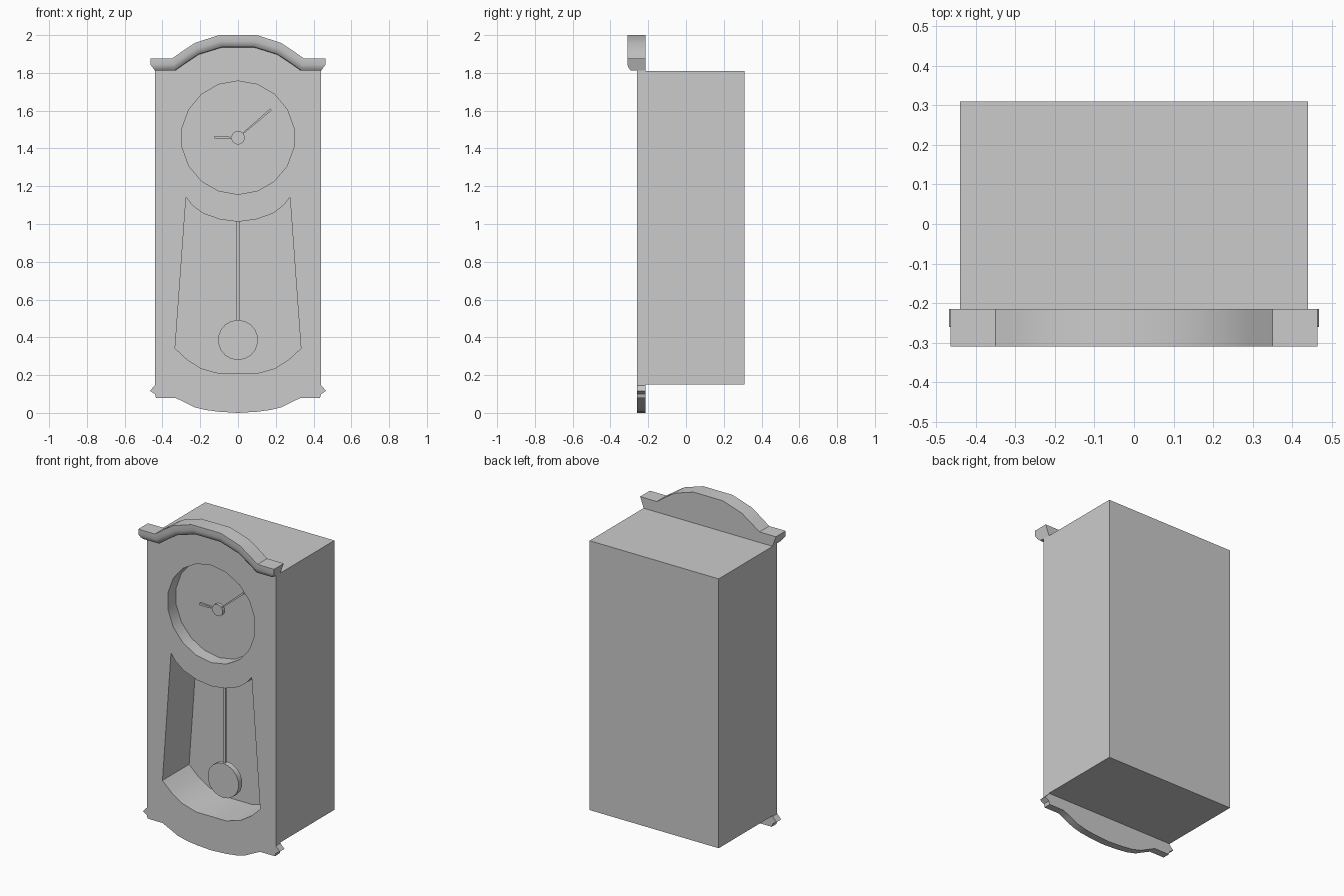
import bpy, bmesh, math

if "Cube" in bpy.data.objects:
    bpy.data.objects.remove(bpy.data.objects["Cube"])


def make(name, verts, faces):
    bm = bmesh.new()
    vs = [bm.verts.new(v) for v in verts]
    for f in faces:
        bm.faces.new([vs[i] for i in f])
    bmesh.ops.recalc_face_normals(bm, faces=bm.faces[:])
    me = bpy.data.meshes.new(name)
    bm.to_mesh(me)
    bm.free()
    ob = bpy.data.objects.new(name, me)
    bpy.context.collection.objects.link(ob)
    return ob


def prism(name, pts, y0, y1):
    """Extrude an x-z outline from y0 to y1."""
    n = len(pts)
    verts = [(x, y, z) for y in (y0, y1) for x, z in pts]
    faces = [list(range(n)), list(range(n, 2 * n))]
    faces += [[i, (i + 1) % n, (i + 1) % n + n, i + n] for i in range(n)]
    return make(name, verts, faces)


def mirrored(half):
    """Right half of a path -> full path from right to left."""
    return half + [(-x, z) for x, z in reversed(half) if x > 1e-6]


def circle(cz, r, n=18):
    return [(r * math.sin(2 * math.pi * i / n), cz + r * math.cos(2 * math.pi * i / n))
            for i in range(n)]


def activate(ob):
    bpy.ops.object.select_all(action='DESELECT')
    ob.select_set(True)
    bpy.context.view_layer.objects.active = ob


def cut(ob, cutter):
    m = ob.modifiers.new("cut", 'BOOLEAN')
    m.operation = 'DIFFERENCE'
    m.solver = 'EXACT'
    m.object = cutter
    activate(ob)
    bpy.ops.object.modifier_apply(modifier=m.name)


BACK, FRONT, DIAL_Z = -0.215, -0.26, 1.457

# Hood paths: upper edge and lower edge, right half
upper = mirrored([(.463, 1.875), (.35, 1.875), (.29, 1.918), (.228, 1.959), (.1, 2.0)])
lower = mirrored([(.44, 1.812), (.333, 1.812), (.275, 1.853), (.208, 1.897), (.085, 1.935)])

# Case and shaped front panel
case = prism("case", [(-.44, .15), (.44, .15), (.44, 1.81), (-.44, 1.81)], BACK, 0.31)
foot = mirrored([(0, 0), (.1, .006), (.17, .015), (.23, .03), (.28, .055), (.333, .08),
                 (.434, .08), (.44, .1), (.467, .117), (.44, .145)])
# foot runs centre -> right, then left -> centre, so the hood edge goes in between
half = len(foot) // 2 + 1
panel = prism("front_panel", foot[:half] + lower + foot[half:], FRONT, BACK)

# Recesses: shallow round dial, deep pendulum window
dial_cut = prism("dial_cutter", circle(DIAL_Z, .3), -.4, -.18)
window = mirrored([(0, 1.012), (.095, 1.024), (.185, 1.056), (.243, 1.1), (.275, 1.142),
                   (.333, .342), (.27, .283), (.196, .236), (.1, .209)])
window_cut = prism("window_cutter", window, -.4, 0.0)
for cutter in (dial_cut, window_cut):
    cutter.hide_render = True
    for ob in (case, panel):
        cut(ob, cutter)
for cutter in (dial_cut, window_cut):
    bpy.data.objects.remove(cutter)

# Hood moulding: (y, blend from upper to lower edge) cross-section along the arch
section = [(BACK, 0), (-.31, 0), (-.31, .5), (-.304, .78), (-.293, .97), (FRONT, 1), (BACK, 1)]
verts, faces = [], []
k, n = len(section), len(upper)
for i, (p, q) in enumerate(zip(upper, lower)):
    for y, t in section:
        s = max(0, 2 * t - 1) if i in (0, n - 1) else t
        verts.append((p[0] + (q[0] - p[0]) * s, y, p[1] + (q[1] - p[1]) * t))
for i in range(n - 1):
    for j in range(k):
        a, b = i * k + j, i * k + (j + 1) % k
        faces.append([a, b, b + k, a + k])
faces += [list(range(k)), list(range((n - 1) * k, n * k))]
hood = make("hood_moulding", verts, faces)


# Clock hands: slim blades that widen towards the end
def hand(name, dx, dz, w):
    length = math.hypot(dx, dz)
    ux, uz = dx / length, dz / length
    blade = [(.03, -w * .5), (length * .6, -w * .8), (length, -w),
             (length, w), (length * .6, w * .8), (.03, w * .5)]
    pts = [(ux * a - uz * b, DIAL_Z + uz * a + ux * b) for a, b in blade]
    return prism(name, pts, -.195, -.184)


parts = [case, panel, hood,
         hand("minute_hand", .175, .15, .006),
         hand("hour_hand", -.125, .002, .007),
         prism("hand_hub", circle(DIAL_Z, .036), -.2, -.179)]

# Pendulum
parts.append(prism("pendulum_bob", circle(.386, .106), -.145, -.11))
parts.append(prism("pendulum_rod", [(-.007, .48), (.007, .48), (.007, 1.013), (-.007, 1.013)],
                   -.134, -.12))

for ob in parts:
    activate(ob)
    bpy.ops.object.shade_smooth_by_angle(angle=math.radians(30))
